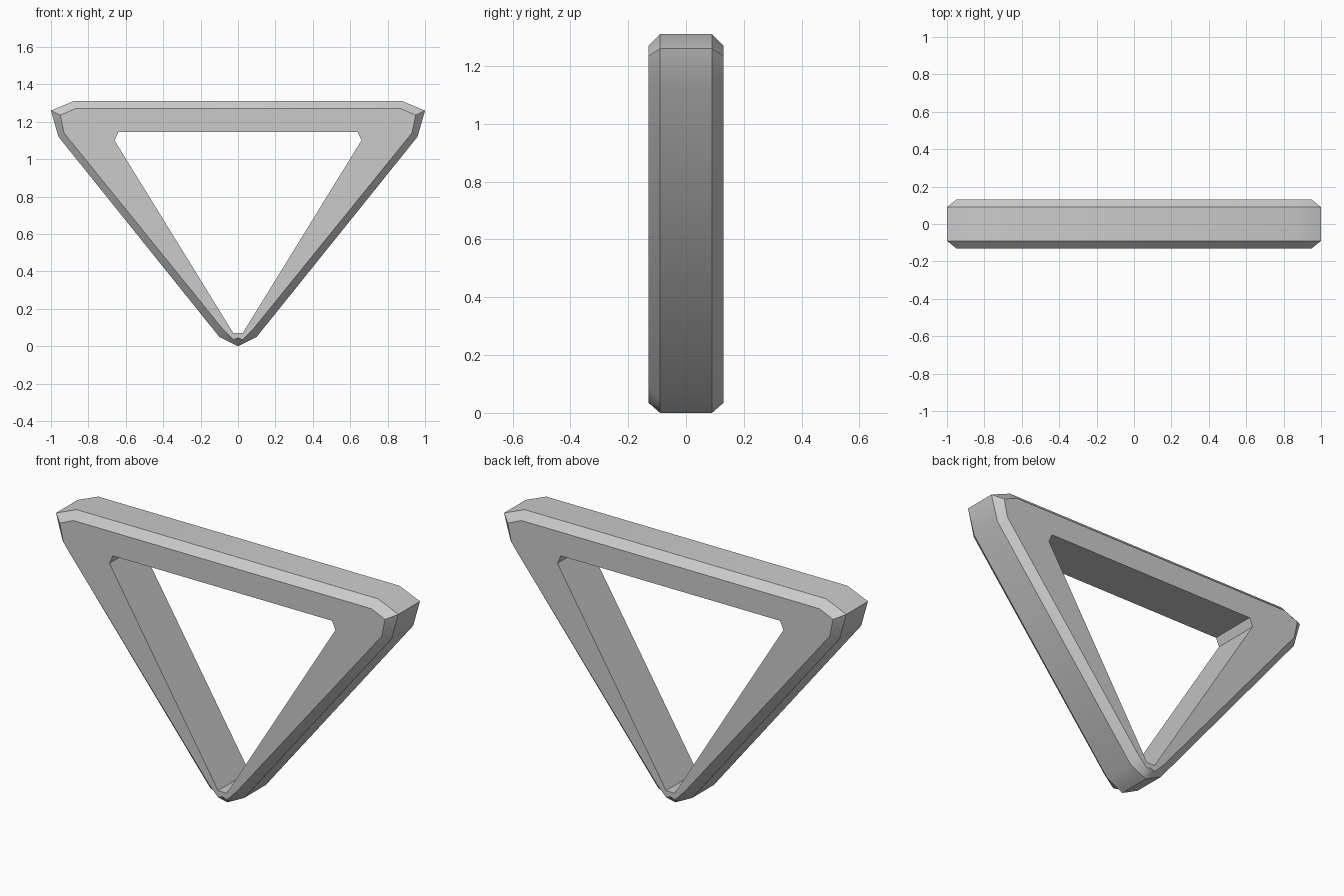
import bpy, bmesh, math

if "Cube" in bpy.data.objects:
    bpy.data.objects.remove(bpy.data.objects["Cube"])

# Right-half profiles (x, z), bottom tip to top bar
outer = [(0, 0), (.025, .012), (.10, .05), (.96, 1.12), (1.0, 1.26), (.88, 1.31)]
inset = [(0, .045), (.025, .035), (.08, .09), (.93, 1.14), (.95, 1.235), (.87, 1.27)]
hole = [(0, .07), (.025, .07), (.03, .078), (.65, 1.084), (.66, 1.10), (.64, 1.145)]


def full(half):
    """Close a half profile by mirroring it in x."""
    return half + [(-x, z) for x, z in reversed(half[1:])]


# Cross-section of the frame: outer band, bevels, flat faces, hole wall
sections = [(outer, -.09), (outer, .09), (inset, .13),
            (hole, .13), (hole, -.13), (inset, -.13)]
bm = bmesh.new()
rings = [[bm.verts.new((x, y, z)) for x, z in full(p)] for p, y in sections]
for i, a in enumerate(rings):
    b = rings[(i + 1) % len(rings)]
    for j in range(len(a)):
        k = (j + 1) % len(a)
        bm.faces.new((a[j], a[k], b[k], b[j]))
bmesh.ops.recalc_face_normals(bm, faces=bm.faces)

# Triangular frame object
mesh = bpy.data.meshes.new("triangular_frame")
bm.to_mesh(mesh)
bm.free()
frame = bpy.data.objects.new("triangular_frame", mesh)
bpy.context.collection.objects.link(frame)
bpy.context.view_layer.objects.active = frame
frame.select_set(True)
bpy.ops.object.shade_smooth_by_angle(angle=math.radians(30))
